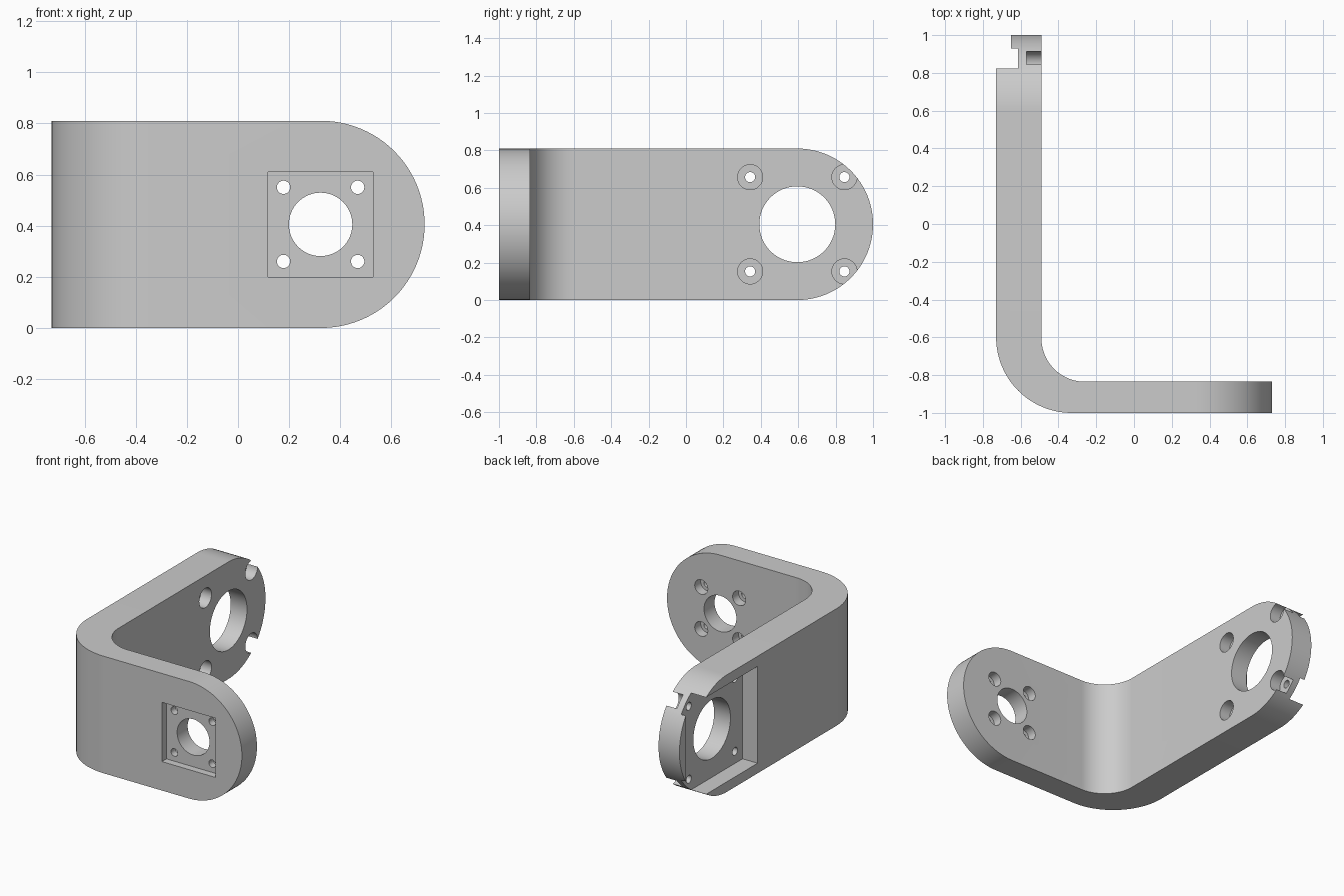
import bpy, bmesh
from math import cos, sin, pi, radians
from mathutils import Vector

if "Cube" in bpy.data.objects:
    bpy.data.objects.remove(bpy.data.objects["Cube"])

R = 0.405          # end radius, half the bracket height
BIG, SMALL = 0.595, 0.323   # bore centres: y on the long arm, x on the short arm
SEG = 64


def arc(cx, cy, r, a0, a1, n=24):
    steps = [radians(a0 + (a1 - a0) * i / n) for i in range(n + 1)]
    return [(cx + r * cos(a), cy + r * sin(a)) for a in steps]


def circle(cx, cy, r):
    return arc(cx, cy, r, 0, 360, SEG)[:-1]


def rect(x0, y0, x1, y1):
    return [(x0, y0), (x1, y0), (x1, y1), (x0, y1)]


PLACE = {
    "x": lambda u, v, w: (w, u, v),
    "y": lambda u, v, w: (u, w, v),
    "z": lambda u, v, w: (u, v, w),
}


def prism(name, pts, axis, lo, hi):
    """Extrude a flat outline along an axis."""
    bm = bmesh.new()
    face = bm.faces.new([bm.verts.new(PLACE[axis](u, v, lo)) for u, v in pts])
    out = bmesh.ops.extrude_face_region(bm, geom=[face])
    move = Vector(PLACE[axis](0, 0, hi - lo))
    bmesh.ops.translate(bm, vec=move, verts=[g for g in out["geom"] if isinstance(g, bmesh.types.BMVert)])
    bmesh.ops.recalc_face_normals(bm, faces=bm.faces)
    mesh = bpy.data.meshes.new(name)
    bm.to_mesh(mesh)
    bm.free()
    obj = bpy.data.objects.new(name, mesh)
    bpy.context.collection.objects.link(obj)
    return obj


def cut(pts, axis, lo, hi):
    """Subtract a prism from the bracket."""
    cutter = prism("cutter", pts, axis, lo, hi)
    cutter.hide_render = True
    mod = bracket.modifiers.new("cut", "BOOLEAN")
    mod.operation = "DIFFERENCE"
    mod.solver = "EXACT"
    mod.object = cutter
    bpy.ops.object.modifier_apply(modifier=mod.name)
    bpy.data.objects.remove(cutter)


# Bent L-shaped body
outline = [(-0.73, 1)] + arc(-0.33, -0.6, 0.4, 180, 270)
outline += [(0.73, -1), (0.73, -0.835)]
outline += arc(-0.26, -0.605, 0.23, 270, 180) + [(-0.49, 1)]
bracket = prism("angle_bracket", outline, "z", 0, 2 * R)
bpy.context.view_layer.objects.active = bracket
bracket.select_set(True)


# Rounded arm ends
def end_trim(c):
    return arc(c, R, R, -90, 90, 48) + [(c, 1), (c + 0.6, 1), (c + 0.6, -0.2), (c, -0.2)]


cut(end_trim(BIG), "x", -0.9, -0.3)
cut(end_trim(0.73 - R), "y", -1.1, -0.7)

# Long arm: square recess outside, lowered lip at the tip, main bore
cut(rect(0.26, R - 0.335, 0.93, R + 0.335), "x", -0.8, -0.615)
cut(rect(0.9, -0.1, 1.1, 1), "x", -0.8, -0.65)
cut(circle(BIG, R, 0.203), "x", -0.9, -0.3)

# Short arm: square recess outside, main bore
cut(rect(SMALL - 0.205, R - 0.205, SMALL + 0.205, R + 0.205), "y", -1.1, -0.95)
cut(circle(SMALL, R, 0.124), "y", -1.1, -0.7)

# Screw holes with counterbores on the inner faces
for i in (-1, 1):
    for j in (-1, 1):
        y, z = BIG + i * 0.252, R + j * 0.252
        cut(circle(y, z, 0.067), "x", -0.57, -0.4)
        cut(circle(y, z, 0.027), "x", -0.9, -0.4)
        x, z = SMALL + i * 0.145, R + j * 0.145
        cut(circle(x, z, 0.05), "y", -0.9, -0.7)
        cut(circle(x, z, 0.026), "y", -1.1, -0.7)

# Single plain grey
grey = bpy.data.materials.new("plain_grey")
grey.use_nodes = True
colour = (0.6, 0.6, 0.6, 1)
grey.diffuse_color = colour
grey.node_tree.nodes["Principled BSDF"].inputs["Base Color"].default_value = colour
bracket.data.materials.clear()
bracket.data.materials.append(grey)

bpy.ops.object.shade_smooth_by_angle(angle=radians(30))
